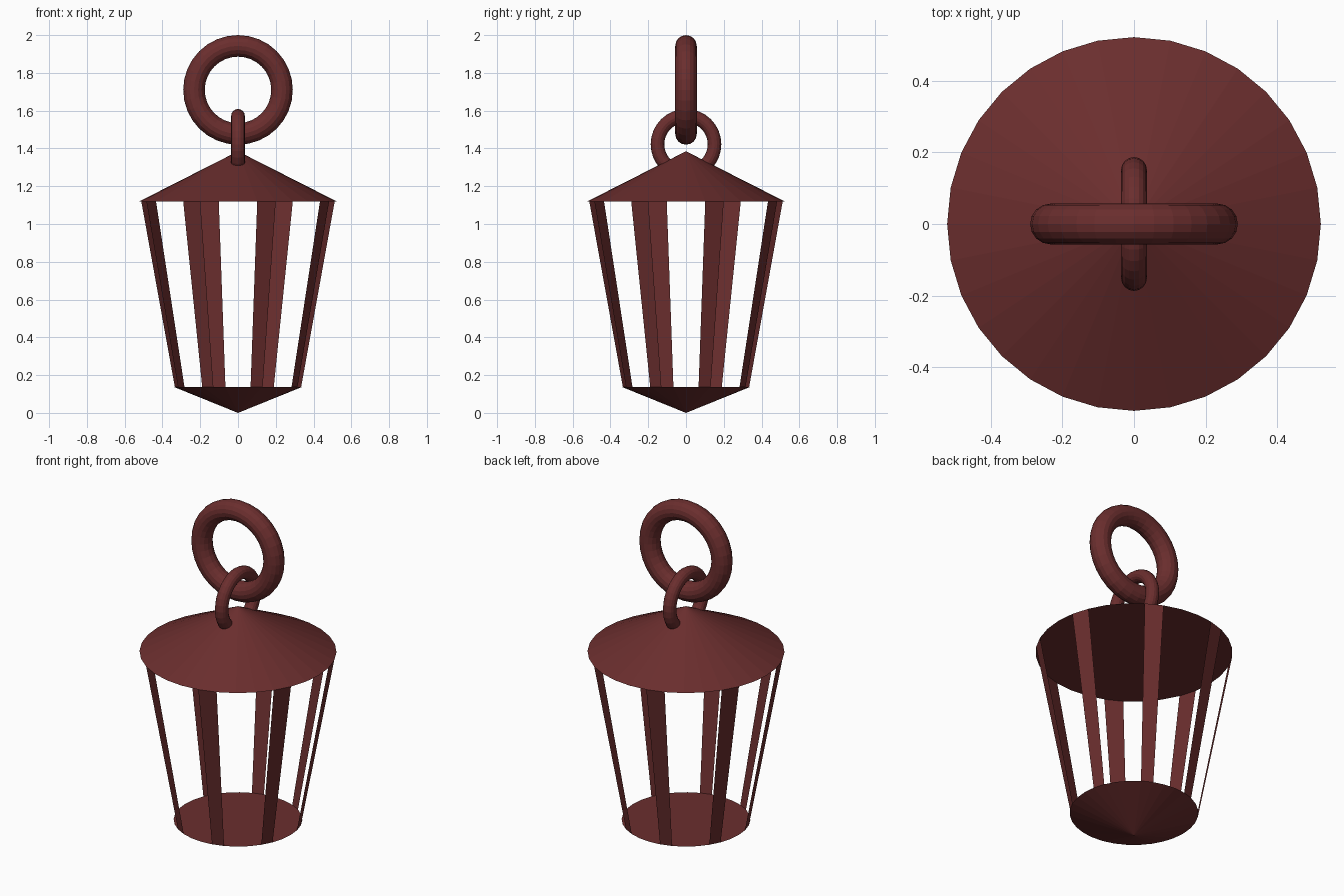
import bpy, bmesh, math

if "Cube" in bpy.data.objects:
    bpy.data.objects.remove(bpy.data.objects["Cube"])

SIDES = 32
R_TOP, Z_TOP = 0.522, 1.12     # roof rim
R_BOT, Z_BOT = 0.341, 0.138    # base rim

metal = bpy.data.materials.new("dark_red_metal")
metal.diffuse_color = (0.145, 0.027, 0.027, 1)
metal.use_nodes = True
metal.node_tree.nodes["Principled BSDF"].inputs["Base Color"].default_value = metal.diffuse_color


def ring_point(r, i, z):
    a = 2 * math.pi * i / SIDES
    return (r * math.cos(a), r * math.sin(a), z)


def make_object(name, bm):
    mesh = bpy.data.meshes.new(name)
    bm.to_mesh(mesh)
    bm.free()
    mesh.materials.append(metal)
    ob = bpy.data.objects.new(name, mesh)
    bpy.context.collection.objects.link(ob)


def capped_cone(name, r, z_rim, z_tip):
    bm = bmesh.new()
    rim = [bm.verts.new(ring_point(r, i, z_rim)) for i in range(SIDES)]
    tip = bm.verts.new((0, 0, z_tip))
    bm.faces.new(rim)
    for i in range(SIDES):
        bm.faces.new((rim[i], rim[(i + 1) % SIDES], tip))
    bmesh.ops.recalc_face_normals(bm, faces=bm.faces)
    make_object(name, bm)


def ring(name, z, major, minor, rot):
    bpy.ops.mesh.primitive_torus_add(major_segments=32, minor_segments=16,
                                     major_radius=major, minor_radius=minor,
                                     location=(0, 0, z), rotation=rot)
    ob = bpy.context.object
    ob.name = name
    ob.data.materials.append(metal)


# Conical roof and pointed base
capped_cone("roof", R_TOP, Z_TOP, 1.385)
capped_cone("base", R_BOT, Z_BOT, 0.0)

# Eight sheet struts, each one side of the tapered body wide, facing outward
for k in range(8):
    i = 4 * k + 1
    bm = bmesh.new()
    corners = [(R_BOT, i, Z_BOT), (R_BOT, i + 1, Z_BOT),
               (R_TOP, i + 1, Z_TOP), (R_TOP, i, Z_TOP)]
    bm.faces.new([bm.verts.new(ring_point(*c)) for c in corners])
    make_object(f"strut_{k + 1}", bm)

# Hanging rings
ring("small_ring", 1.422, 0.151, 0.036, (0, math.pi / 2, 0))
ring("large_ring", 1.710, 0.233, 0.057, (math.pi / 2, 0, 0))
